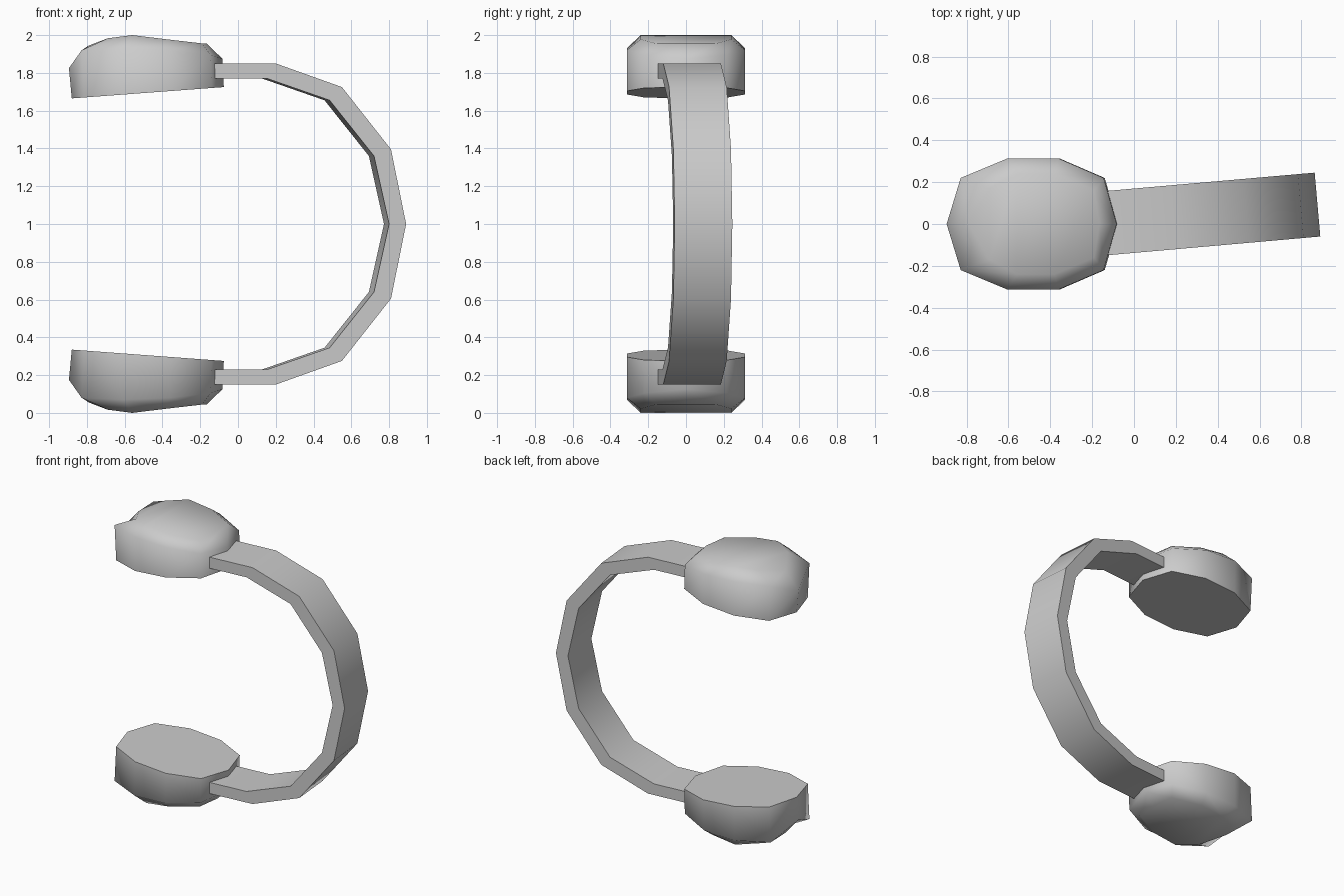
import bpy, bmesh, math
from mathutils import Vector

cube = bpy.data.objects.get("Cube")
if cube:
    bpy.data.objects.remove(cube, do_unlink=True)

grey = bpy.data.materials.new("plain grey")
grey.use_nodes = True
grey.diffuse_color = (0.6, 0.6, 0.6, 1)
grey.node_tree.nodes["Principled BSDF"].inputs["Base Color"].default_value = (0.6, 0.6, 0.6, 1)


def finish(bm, name, angle):
    """Turn a bmesh into a shaded object."""
    bmesh.ops.recalc_face_normals(bm, faces=bm.faces)
    mesh = bpy.data.meshes.new(name)
    bm.to_mesh(mesh)
    bm.free()
    mesh.materials.append(grey)
    obj = bpy.data.objects.new(name, mesh)
    bpy.context.collection.objects.link(obj)
    bpy.ops.object.select_all(action='DESELECT')
    obj.select_set(True)
    bpy.context.view_layer.objects.active = obj
    bpy.ops.object.shade_smooth_by_angle(angle=math.radians(angle))


# Headband: half profile mirrored about mid height, extruded along a slightly turned depth
outer = [(-0.13, 0.85), (0.2, 0.85), (0.55, 0.725), (0.81, 0.395), (0.89, 0)]
inner = [(-0.13, 0.77), (0.155, 0.77), (0.485, 0.655), (0.72, 0.36), (0.80, 0)]


def full(half):
    return half + [(x, -z) for x, z in reversed(half[:-1])]


bm = bmesh.new()
depth = Vector((-0.027, 0.305, 0))
rows = []
for o, i in zip(full(outer), full(inner)):
    front = [Vector((x, -0.138 + 0.088 * x, 1 + z)) for x, z in (o, i)]
    corners = [front[0], front[1], front[1] + depth, front[0] + depth]
    rows.append([bm.verts.new(c) for c in corners])
for a, b in zip(rows, rows[1:]):
    for k in range(4):
        n = (k + 1) % 4
        bm.faces.new((a[k], a[n], b[n], b[k]))
bm.faces.new(rows[0])
bm.faces.new(rows[-1])
finish(bm, "headband", 50)

# Ear cups: ten-sided rings, each given as its half from the band side to the outer end
widths = [0, 0.22, 0.313, 0.313, 0.22, 0]
base_x = [-0.075, -0.14, -0.355, -0.6, -0.815, -0.88]
base = [(x, y, 1.695 - 0.0745 * (-0.4775 - x)) for x, y in zip(base_x, widths)]
rim_x = [-0.083, -0.145, -0.36, -0.605, -0.828, -0.895]
rim_z = [1.875, 1.895, 1.92, 1.93, 1.92, 1.825]
rim = list(zip(rim_x, widths, rim_z))
crown = [(-0.165, 0, 1.955), (-0.19, 0.16, 1.956), (-0.38, 0.24, 1.978),
         (-0.56, 0.24, 2.0), (-0.69, 0.17, 1.983), (-0.79, 0, 1.945)]


def ear_cup(name, flip):
    bm = bmesh.new()
    rings = []
    for half in (base, rim, crown):
        pts = half + [(x, -y, z) for x, y, z in reversed(half[1:-1])]
        rings.append([bm.verts.new((x, y, 2 - z if flip else z)) for x, y, z in pts])
    for a, b in zip(rings, rings[1:]):
        for k in range(10):
            n = (k + 1) % 10
            bm.faces.new((a[k], a[n], b[n], b[k]))
    bm.faces.new(rings[0])
    # crown closed by strips running across the cup
    top = rings[2]
    for k in range(5):
        strip = [top[k], top[k + 1], top[-k - 1], top[-k]]
        bm.faces.new(list(dict.fromkeys(strip)))
    finish(bm, name, 70)


ear_cup("upper_ear_cup", False)
ear_cup("lower_ear_cup", True)
